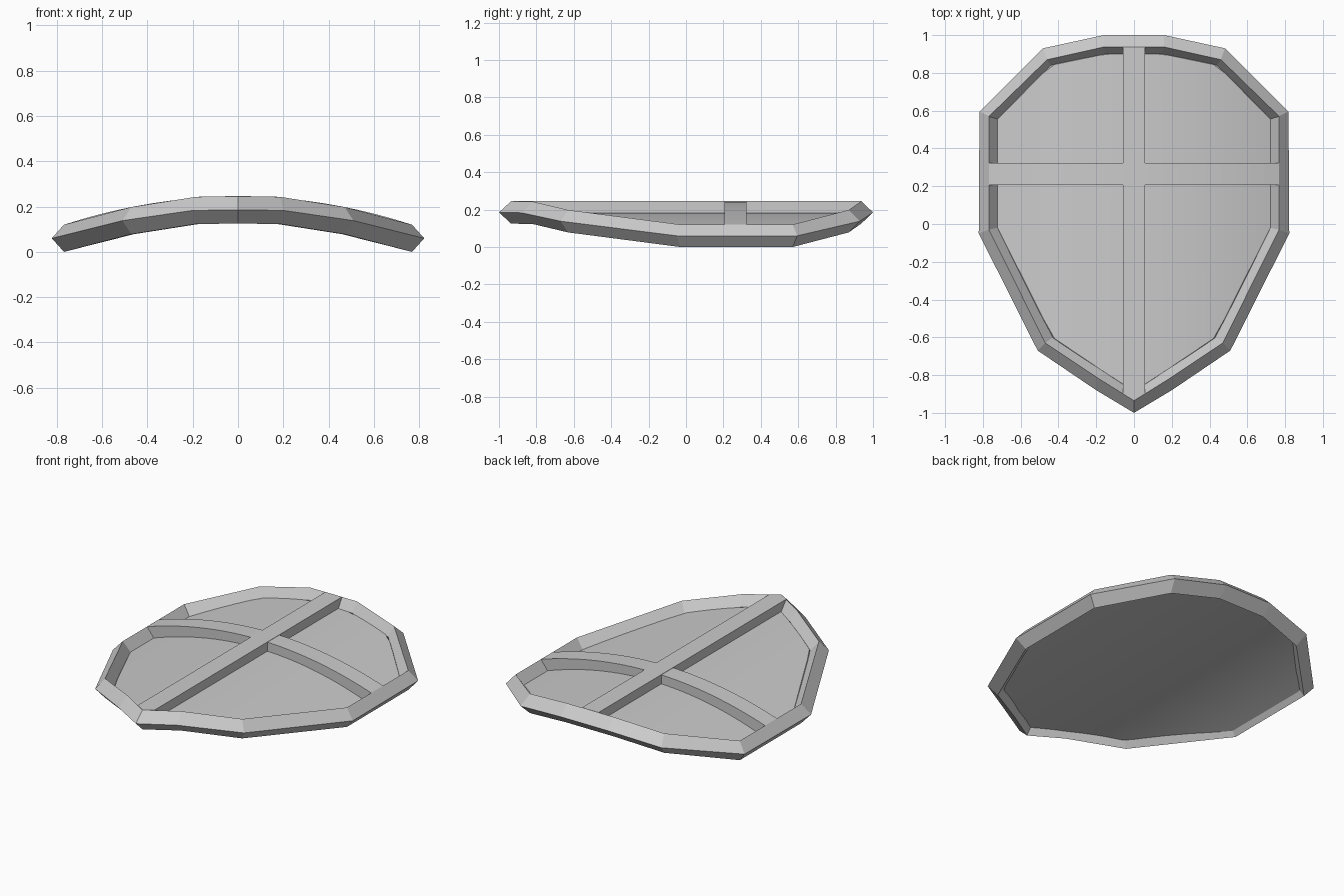
import bpy, bmesh

if "Cube" in bpy.data.objects:
    bpy.data.objects.remove(bpy.data.objects["Cube"])

# half outlines, top centre to bottom tip
OUTER = [(.16, 1), (.482, .93), (.818, .595), (.822, -.05), (.51, -.67), (.2, -.88), (0, -1)]
RIDGE = [(.16, .937), (.46, .87), (.768, .57), (.768, -.03), (.47, -.63), (.185, -.82), (0, -.935)]
INNER = [(.15, .9), (.44, .84), (.722, .555), (.722, -.02), (.43, -.6), (.17, -.775), (0, -.885)]
HEIGHT = [.185, .138, .06, .06, .138, .183, .185]


def make(name, verts, faces):
    bm = bmesh.new()
    vs = [bm.verts.new(v) for v in verts]
    for f in faces:
        bm.faces.new([vs[i] for i in f])
    bmesh.ops.recalc_face_normals(bm, faces=bm.faces)
    me = bpy.data.meshes.new(name)
    bm.to_mesh(me)
    bm.free()
    ob = bpy.data.objects.new(name, me)
    bpy.context.collection.objects.link(ob)
    return ob


def ring(half, dz):
    pts = [(x, y, h + dz) for (x, y), h in zip(half, HEIGHT)]
    return pts + [(-x, y, z) for x, y, z in reversed(pts[:-1])]


def at(x, pts):
    # y of a chain of points (rising x) at a given x
    for (x0, y0), (x1, y1) in zip(pts, pts[1:]):
        if x <= x1 + 1e-6:
            return y0 + (y1 - y0) * (x - x0) / (x1 - x0)
    return pts[-1][1]


def panel_z(x):
    return .189 - .245 * x * x


def panel_sheet(outline, dz):
    # curved sheet of cross strips filling an outline
    upper = [(0, outline[0][1])] + outline[:3]
    lower = outline[:2:-1]
    half = [outline[2][0] * i / 12 for i in range(13)]
    xs = [-x for x in reversed(half[1:])] + half
    verts = []
    for x in xs:
        a = abs(x)
        verts += [(x, at(a, upper), panel_z(x) + dz), (x, at(a, lower), panel_z(x) + dz)]
    return verts, len(xs)


# rim: four-sided section swept round the outline
rings = [ring(OUTER, 0), ring(RIDGE, .06), ring(INNER, 0), ring(RIDGE, -.06)]
n = len(rings[0])
faces = []
for r in range(4):
    s = (r + 1) % 4
    for i in range(n):
        j = (i + 1) % n
        faces.append((r * n + i, r * n + j, s * n + j, s * n + i))
make("shield_rim", [v for r in rings for v in r], faces)

# curved panel filling the rim, with an upper and a lower skin
back = [(a + (c - a) * .45, b + (d - b) * .45) for (a, b), (c, d) in zip(INNER, RIDGE)]
top, m = panel_sheet(INNER, 0)
low, m = panel_sheet(back, -.026)
k = 2 * m
faces = []
for i in range(m - 1):
    a = 2 * i
    faces += [(a, a + 2, a + 3, a + 1), (k + a, k + a + 1, k + a + 3, k + a + 2),
              (a, k + a, k + a + 2, a + 2), (a + 1, a + 3, k + a + 3, k + a + 1)]
faces += [(0, 1, k + 1, k), (k - 2, 2 * k - 2, 2 * k - 1, k - 1)]
panel = make("shield_panel", top + low, faces)
bpy.context.view_layer.objects.active = panel
panel.select_set(True)
bpy.ops.object.shade_smooth_by_angle()

# horizontal bar of the cross, following the curve
xs = [.768 * i / 10 for i in range(-10, 11)]
verts, faces = [], []
for x in xs:
    z1 = .2447 - .2116 * x * x
    z0 = panel_z(x) - .01
    verts += [(x, .207, z0), (x, .207, z1), (x, .323, z1), (x, .323, z0)]
for i in range(len(xs) - 1):
    for e in range(4):
        a, b = 4 * i + e, 4 * i + (e + 1) % 4
        faces.append((a, b, b + 4, a + 4))
faces += [(0, 1, 2, 3), tuple(len(verts) - 4 + e for e in range(4))]
make("cross_bar_horizontal", verts, faces)

# vertical bar of the cross, pointed at the lower tip
plan = [(-.057, .937), (.057, .937), (.057, -.9), (0, -.935), (-.057, -.9)]
verts = [(x, y, .2455) for x, y in plan] + [(x, y, .18) for x, y in plan]
faces = [tuple(range(5)), tuple(range(5, 10))]
faces += [(i, (i + 1) % 5, (i + 1) % 5 + 5, i + 5) for i in range(5)]
make("cross_bar_vertical", verts, faces)
